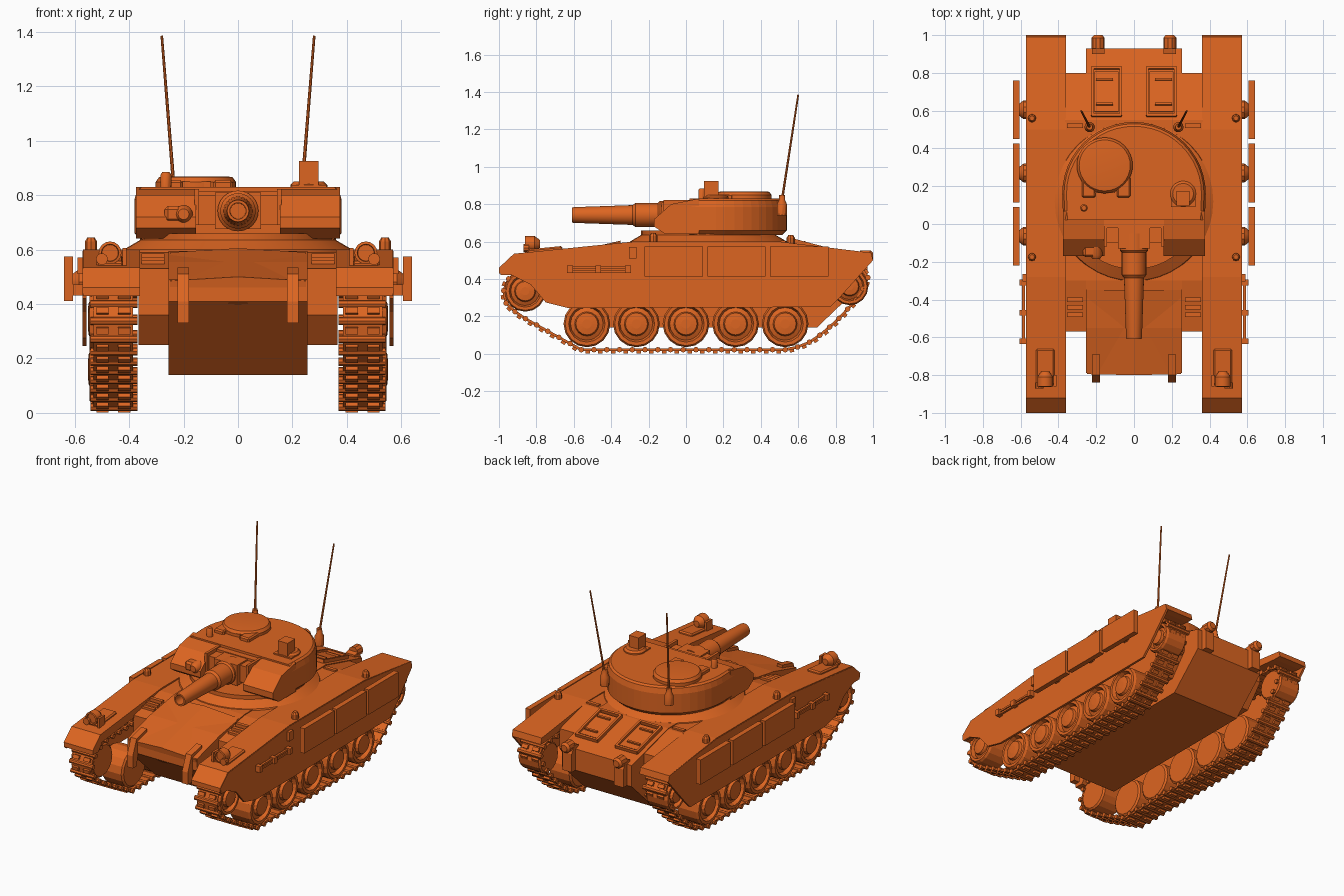
import bpy, bmesh
from math import pi, sin, cos, atan2
from mathutils import Vector, Matrix

if "Cube" in bpy.data.objects:
    bpy.data.objects.remove(bpy.data.objects["Cube"])

paint = bpy.data.materials.new("orange_paint")
paint.diffuse_color = (0.72, 0.13, 0.015, 1)
paint.use_nodes = True
paint.node_tree.nodes["Principled BSDF"].inputs["Base Color"].default_value = paint.diffuse_color


def finish(name, bm, smooth=False):
    bmesh.ops.recalc_face_normals(bm, faces=bm.faces)
    me = bpy.data.meshes.new(name)
    bm.to_mesh(me)
    bm.free()
    ob = bpy.data.objects.new(name, me)
    bpy.context.collection.objects.link(ob)
    me.materials.append(paint)
    if smooth:
        bpy.ops.object.select_all(action='DESELECT')
        ob.select_set(True)
        bpy.context.view_layer.objects.active = ob
        bpy.ops.object.shade_smooth_by_angle(angle=0.6)
    return ob


def add_loft(bm, rings):
    vs = [[bm.verts.new(p) for p in r] for r in rings]
    n = len(vs[0])
    for a, b in zip(vs, vs[1:]):
        for i in range(n):
            bm.faces.new((a[i], a[(i + 1) % n], b[(i + 1) % n], b[i]))
    bm.faces.new(vs[0])
    bm.faces.new(vs[-1][::-1])


def loft(name, rings):
    bm = bmesh.new()
    add_loft(bm, rings)
    return finish(name, bm)


def prism(name, profile, x0, x1):
    # (y, z) outline extruded along x
    return loft(name, [[(x, y, z) for y, z in profile] for x in (x0, x1)])


def add_box(bm, x, y, z, rot=0):
    c = Vector([(a[0] + a[1]) / 2 for a in (x, y, z)])
    m = (Matrix.Translation(c) @ Matrix.Rotation(rot, 4, 'X')
         @ Matrix.Diagonal([a[1] - a[0] for a in (x, y, z)] + [1]))
    bmesh.ops.create_cube(bm, size=1, matrix=m)


def box(name, x, y, z, rot=0, bevel=0):
    bm = bmesh.new()
    add_box(bm, x, y, z, rot)
    if bevel:
        bmesh.ops.bevel(bm, geom=bm.edges[:], offset=bevel, segments=1, affect='EDGES')
    return finish(name, bm)


def add_lathe(bm, prof, origin, axis, n):
    # (radius, height) outline turned about an axis
    q = Vector(axis).to_track_quat('Z', 'Y')
    add_loft(bm, [[Vector(origin) + q @ Vector((r * cos(2 * pi * i / n), r * sin(2 * pi * i / n), h))
                   for i in range(n)] for r, h in prof])


def lathe(name, prof, origin, axis=(0, 0, 1), n=20, smooth=True):
    bm = bmesh.new()
    add_lathe(bm, prof, origin, axis, n)
    return finish(name, bm, smooth)


# Hull: narrow full-length tub plus wider middle
prism("hull_tub", [(-.79, .41), (-.5, .14), (.70, .14), (.93, .36), (.93, .50), (.55, .60),
                   (-.30, .595), (-.55, .555), (-.79, .49)], -.255, .255)
prism("hull_wide", [(-.57, .36), (-.48, .25), (.68, .25), (.80, .40), (.80, .53), (.55, .595),
                    (-.30, .59), (-.57, .53)], -.365, .365)
# Glacis ridge
loft("glacis_plate", [[(-.25, -.795, .485), (0, -.80, .50), (.25, -.795, .485), (.25, -.78, .42), (0, -.785, .40), (-.25, -.78, .42)],
                      [(-.25, -.35, .59), (0, -.35, .605), (.25, -.35, .59), (.25, -.35, .42), (0, -.35, .40), (-.25, -.35, .42)]])
lathe("turret_ring", [(.43, .575), (.42, .60), (.36, .635), (.36, .66)], (0, .12, 0), n=40)

track_path = [(-.56, .022), (.56, .022), (.68, .07), (.80, .17), (.92, .30), (.975, .40), (.96, .45),
              (.88, .475), (-.84, .46), (-.94, .42), (-.975, .34), (-.96, .26), (-.88, .20), (-.72, .11)]


def sample(path, step):
    pts = [Vector(p) for p in path]
    seg = [(a, b, (b - a).length) for a, b in zip(pts, pts[1:] + pts[:1])]
    total = sum(s[2] for s in seg)
    n = round(total / step)
    out = []
    for i in range(n):
        d = total * i / n
        for a, b, l in seg:
            if d <= l:
                out.append(a.lerp(b, d / l))
                break
            d -= l
    return out


for s, side in ((-1, "left"), (1, "right")):
    X = lambda a, b: tuple(sorted((s * a, s * b)))
    # Fender roof and hanging skirt
    prism(side + "_fender", [(-1, .43), (-1, .46), (-.92, .535), (-.28, .60), (.50, .60), (.99, .54), (1, .50),
                             (.95, .50), (.48, .545), (-.28, .545), (-.90, .48), (-.94, .43)], s * .36, s * .57)
    prism(side + "_skirt", [(-.99, .42), (-1, .46), (-.92, .53), (-.28, .595), (.50, .595), (.99, .54), (1, .50),
                            (.83, .31), (.77, .25), (-.63, .245), (-.75, .275), (-.83, .37), (-.93, .42)], s * .557, s * .572)
    # Wheels: tyre, recessed dish, hub
    wheels = [(y, .16, .125) for y in (-.53, -.265, 0, .265, .53)] + [(-.86, .335, .11), (.875, .36, .10)]
    for i, (y, z, r) in enumerate(wheels):
        bm = bmesh.new()
        add_lathe(bm, [(r * .9, .385), (r, .395), (r, .53), (r * .93, .545), (r * .78, .545), (r * .70, .52),
                       (r * .52, .53), (r * .47, .548), (r * .2, .552)], (0, y, z), (s, 0, 0), 16)
        finish(f"{side}_wheel_{i}", bm)
    # Track links: plate, cleats and hinge pin
    pts = sample(track_path, .068)
    bm = bmesh.new()
    for i, p in enumerate(pts):
        q = pts[(i + 1) % len(pts)]
        d = q - p
        ang, L = atan2(d.y, d.x), d.length
        c = (p + q) / 2
        nrm = Vector((d.y, -d.x)).normalized()
        add_box(bm, X(.385, .53), (c.x - L * .42, c.x + L * .42), (c.y - .007, c.y + .007), ang)
        o = c + nrm * .01
        for a, b in ((.395, .44), (.475, .52)):
            add_box(bm, X(a, b), (o.x - .012, o.x + .012), (o.y - .011, o.y + .011), ang)
        add_lathe(bm, [(.015, .37), (.015, .542)], (0, p.x, p.y), (s, 0, 0), 8)
    finish(side + "_track", bm)
    # Stand-off armour plates with brackets
    for i, y in enumerate((-.065, .27, .605)):
        box(f"{side}_armour_plate_{i}", X(.606, .64), (y - .156, y + .156), (.412, .575))
        lathe(f"{side}_plate_bracket_{i}", [(.05, .56), (.05, .585), (.03, .61)], (0, y, .48), (s, 0, 0), 10)
    # Tow bar on the skirt
    bm = bmesh.new()
    for z in (.442, .46):
        add_box(bm, X(.578, .592), (-.62, -.31), (z - .006, z + .006))
    for y in (-.62, -.47, -.31):
        add_box(bm, X(.57, .606), (y - .015, y + .015), (.432, .472))
    add_box(bm, X(.57, .59), (-.305, -.265), (.51, .57))
    finish(side + "_tow_bar", bm)
    # Fender pegs
    for y, z in ((-.175, .59), (.56, .58)):
        lathe(f"{side}_fender_peg", [(.022, z), (.022, z + .04), (.013, z + .055)], (s * .54, y, 0), n=8, smooth=False)
    # Headlight and its base
    box(side + "_headlight_base", X(.42, .52), (-.85, -.66), (.53, .567), rot=.1, bevel=.008)
    lathe(side + "_headlight", [(.02, -.78), (.042, -.81), (.042, -.86), (.032, -.862), (.03, -.85)],
          (s * .47, 0, .588), (0, 1, 0), 16)
    box(side + "_headlight_guard", X(.41, .425), (-.86, -.80), (.53, .605))
    lathe(side + "_marker_lamp", [(.022, .84), (.022, .87)], (s * .50, 0, .565), (0, -1, 0), 10)
    # Towing hooks front and rear
    prism(side + "_front_hook", [(-.84, .33), (-.84, .41), (-.80, .51), (-.69, .535), (-.69, .49), (-.77, .47), (-.80, .33)],
          s * .18, s * .222)
    prism(side + "_rear_hook", [(.90, .36), (.90, .52), (.94, .53), (.97, .48), (.97, .36)], s * .155, s * .222)
    lathe(side + "_rear_lamp", [(.035, .93), (.035, .985), (.022, 1.0)], (s * .19, 0, .52), (0, 1, 0), 10)
    # Engine deck hatch on the rear slope
    slope = -.256
    zz = lambda y: .60 - (y - .55) * .263
    bm = bmesh.new()
    add_box(bm, X(.082, .21), (.59, .81), (zz(.70) - .004, zz(.70) + .012), slope)
    for x in (.07, .22):
        add_box(bm, X(x - .007, x + .007), (.57, .83), (zz(.70) - .01, zz(.70) + .022), slope)
    for y in (.575, .825):
        add_box(bm, X(.065, .225), (y - .007, y + .007), (zz(y) - .01, zz(y) + .022), slope)
    for y in (.635, .765):
        add_box(bm, X(.11, .20), (y - .006, y + .006), (zz(y) + .006, zz(y) + .024), slope)
    finish(side + "_deck_hatch", bm)
    # Deck louvres beside the turret
    for y in (.52, -.40, -.44, -.48):
        box(side + "_louvre", X(.27, .355), (y - .012, y + .012), (.54, .605 if y > 0 else .585 + (y + .4) * .3))
    # Turret cheek armour
    prism(side + "_cheek", [(.07, .83), (-.08, .80), (-.17, .72), (-.17, .68), (-.11, .64), (.07, .64)],
          s * .155, s * .375)
    # Aerial with base
    lathe(side + "_aerial_base", [(.028, .74), (.028, .80), (.018, .82), (.016, .85)], (s * .235, .513, 0), n=10)
    a, b = Vector((s * .235, .513, .82)), Vector((s * .28, .60, 1.385))
    lathe(side + "_aerial", [(.007, 0), (.005, (b - a).length)], a, b - a, 8)


# Turret body: rounded rear, flat front
def plan(k, z):
    c = [(.38 * k * cos(pi * i / 24), .16 + .38 * k * sin(pi * i / 24), z) for i in range(25)]
    return c + [(-.375 * k, .02, z), (.375 * k, .02, z)]


loft("turret_body", [plan(.93, .635), plan(1, .66), plan(1, .785), plan(.975, .82), plan(.94, .83)])

# Mantlet and main gun
bm = bmesh.new()
add_box(bm, (-.158, .158), (-.02, .08), (.645, .815))
add_box(bm, (-.085, .085), (-.13, 0), (.675, .81))
for s in (-1, 1):
    for a, b, y, z in ((.085, .143, -.10, .80), (.143, .16, -.12, .822)):
        add_box(bm, tuple(sorted((s * a, s * b))), (y, .05), (.69, z))
finish("mantlet", bm)
lathe("main_gun", [(.075, .05), (.075, .14), (.065, .15), (.065, .27), (.053, .285), (.042, .60),
                   (.04, .61), (.03, .61), (.028, .50)], (0, 0, .742), (0, -1, 0), 24)

# Side gun pod in the left cheek
lathe("gun_pod", [(.034, .05), (.034, .165), (.02, .185)], (-.20, 0, .73), (0, -1, 0), 14)
box("gun_pod_shroud", (-.27, -.20), (-.175, -.06), (.70, .76), bevel=.012)

# Commander cupola, periscopes and small vent
lathe("cupola", [(.148, .82), (.148, .848), (.135, .866), (.12, .868)], (-.155, .31, 0), n=32)
for x in (-.24, -.055):
    box("periscope", (x - .036, x + .036), (.14, .25), (.82, .855), bevel=.008)
box("cupola_hinge", (-.21, -.10), (.165, .20), (.82, .85))
lathe("roof_vent", [(.02, .80), (.02, .875), (.013, .885)], (-.265, .085, 0), n=10)

# Gunner sight
lathe("sight_base", [(.068, .82), (.068, .838), (.055, .85)], (.26, .16, 0), n=20)
box("sight_plate", (.195, .325), (.09, .15), (.82, .838))
box("sight_head", (.224, .295), (.095, .175), (.82, .925))
